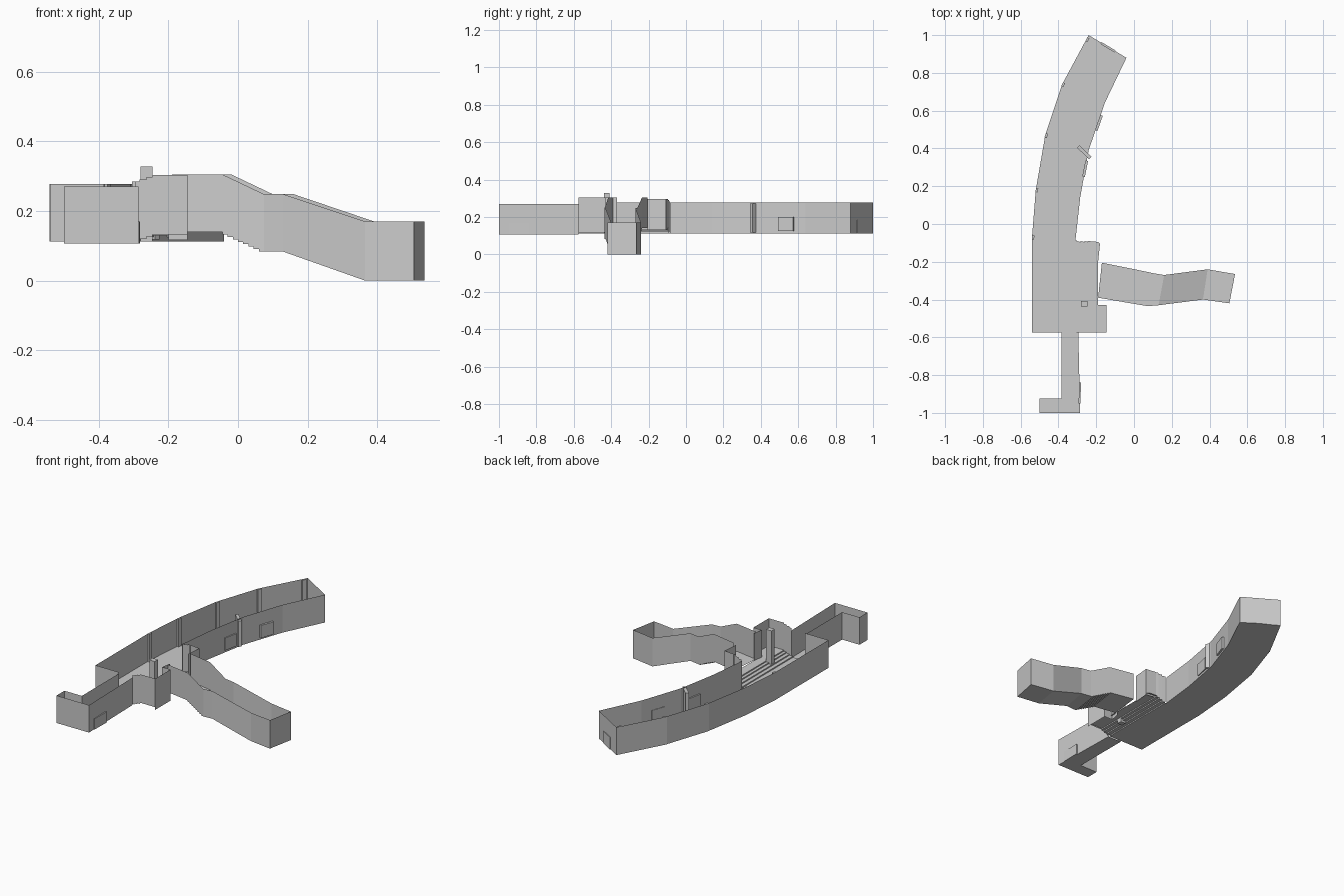
import bpy, bmesh
from mathutils import Vector

if "Cube" in bpy.data.objects:
    bpy.data.objects.remove(bpy.data.objects["Cube"])


def make(name, polys):
    """Object from a list of polygons given as point lists."""
    bm = bmesh.new()
    for p in polys:
        bm.faces.new([bm.verts.new(c) for c in p])
    bmesh.ops.remove_doubles(bm, verts=bm.verts, dist=0.0005)
    me = bpy.data.meshes.new(name)
    bm.to_mesh(me)
    bm.free()
    ob = bpy.data.objects.new(name, me)
    bpy.context.collection.objects.link(ob)
    return ob


def walls(name, path, z0, z1):
    """Thin upright walls following a plan path."""
    return make(name, [[(*a, z0), (*b, z0), (*b, z1), (*a, z1)] for a, b in zip(path, path[1:])])


def slab(name, a, b, t, z0, z1):
    """Upright box along a-b, with thickness t centred on that line."""
    a, b = Vector(a), Vector(b)
    d = (b - a).normalized()
    n = Vector((-d.y, d.x)) * t / 2
    c = [a + n, b + n, b - n, a - n]
    lo = [(p.x, p.y, z0) for p in c]
    hi = [(p.x, p.y, z1) for p in c]
    sides = [[lo[i], lo[(i + 1) % 4], hi[(i + 1) % 4], hi[i]] for i in range(4)]
    return make(name, sides + [hi, lo[::-1]])


Z0, Z1 = 0.112, 0.278          # hall floor and wall top
RISE, UP0, UP1 = 0.028, 0.14, 0.303

# curved hall: floor, long walls and end wall
outer = [(-.54, -.07), (-.52, .18), (-.47, .47), (-.38, .74), (-.24, 1.0)]
inner = [(-.31, -.085), (-.285, .14), (-.24, .39), (-.155, .64), (-.04, .88)]
floor = [[(*outer[i], Z0), (*inner[i], Z0), (*inner[i + 1], Z0), (*outer[i + 1], Z0)] for i in range(4)]
floor.append([(-.54, -.575, Z0), (-.305, -.575, Z0), (-.305, -.085, Z0), (-.31, -.085, Z0), (-.54, -.07, Z0)])
make("hall_floor", floor)
walls("hall_walls", [(-.385, -.575), (-.54, -.575)] + outer + inner[::-1], Z0, Z1)

# posts at the bends of the outer wall
for i, p in enumerate(outer):
    p = Vector(p)
    q = Vector(outer[i + 1]) if i < 4 else p * 2 - Vector(outer[3])
    d = (q - p).normalized()
    p = p + Vector((d.y, -d.x)) * .006
    if i == 4:
        p -= d * .025
    slab("wall_post", p - d * .011, p + d * .011, .012, Z0, Z1)

# door panels on the inner wall, end wall and back passage
slab("side_door_near", (-.267, .25), (-.25, .335), .014, .125, .2)
slab("side_door_far", (-.2, .495), (-.172, .575), .014, .125, .2)
slab("end_door", (-.175, .958), (-.1, .913), .012, Z0, .185)
slab("passage_door", (-.288, -.95), (-.286, -.84), .01, .106, .17)
slab("angled_panel", (-.295, .41), (-.232, .35), .018, .118, .272)

# side lobby: steps rising from the hall to a raised floor
xs = [-.305, -.283, -.262, -.245]
edges = xs + [-.19]
polys, sill = [], []
for i, x in enumerate(xs):
    za, zb = Z0 + RISE * i / 4, Z0 + RISE * (i + 1) / 4
    x2 = edges[i + 1]
    polys.append([(x, -.575, za), (x, -.09, za), (x, -.09, zb), (x, -.575, zb)])
    polys.append([(x, -.575, zb), (x2, -.575, zb), (x2, -.095, zb), (x, -.09, zb)])
    # stepped walls at both ends of the stairs
    x3 = -.145 if i == 3 else x2
    h = Z1 + (UP1 - Z1) * (i + 1) / 4
    if x2 > -.295:
        xa = max(x, -.295)
        sill.append([(xa, -.575, za), (x3, -.575, za), (x3, -.575, h), (xa, -.575, h)])
    if i < 3:
        sill.append([(x, -.087 - .005 * i, zb), (x2, -.092 - .005 * i, zb),
                     (x2, -.092 - .005 * i, h), (x, -.087 - .005 * i, h)])
polys.append([(-.19, -.575, UP0), (-.145, -.575, UP0), (-.145, -.43, UP0), (-.19, -.43, UP0)])
polys.append([(-.19, -.43, UP0), (-.19, -.2, UP0), (-.18, -.105, UP0), (-.19, -.095, UP0)])
make("lobby_steps", polys)
make("lobby_stepped_walls", sill)
walls("lobby_back_wall", [(-.245, -.1), (-.18, -.108), (-.188, -.205)], .13, .297)
walls("lobby_box_walls", [(-.145, -.575), (-.145, -.43), (-.2, -.43), (-.19, -.37)], .117, UP1)
slab("lobby_column", (-.28, -.423), (-.245, -.423), .03, Z0, .327)

# narrow passage with a bend
left = [(-.385, -.575), (-.385, -.925), (-.5, -.925)]
right = [(-.5, -1), (-.285, -1), (-.295, -.575)]
walls("passage_walls", left + right, .106, .27)
make("passage_floor", [[(*p, .106) for p in left + right]])

# descending side corridor: back edge, front edge, floor height, wall top
S = [((-.17, -.205), (-.19, -.39), .14, .305),
     ((-.02, -.235), (-.045, -.415), .14, .305),
     ((.10, -.26), (.075, -.435), .083, .248),
     ((.16, -.27), (.13, -.43), .083, .248),
     ((.39, -.24), (.365, -.40), 0, .17),
     ((.535, -.265), (.505, -.42), 0, .17)]
STEPS = 8
stations = [S[0]]
for k in range(STEPS):
    t, t2 = k / STEPS, (k + 1) / STEPS
    a, b = S[1], S[2]
    L, R = Vector(a[0]).lerp(Vector(b[0]), t), Vector(a[1]).lerp(Vector(b[1]), t)
    top = a[3] + (b[3] - a[3]) * t
    for s in (t, t2):
        stations.append((tuple(L), tuple(R), a[2] + (b[2] - a[2]) * s, top))
stations += S[2:]
cf, cw = [], []
for a, b in zip(stations, stations[1:]):
    cf.append([(*a[0], a[2]), (*a[1], a[2]), (*b[1], b[2]), (*b[0], b[2])])
    if (Vector(a[0]) - Vector(b[0])).length > 1e-4:
        for s in (0, 1):
            cw.append([(*a[s], a[2]), (*b[s], b[2]), (*b[s], b[3]), (*a[s], a[3])])
make("side_corridor_floor", cf)
make("side_corridor_walls", cw)
walls("side_corridor_end", [S[-1][0], S[-1][1]], 0, .17)
